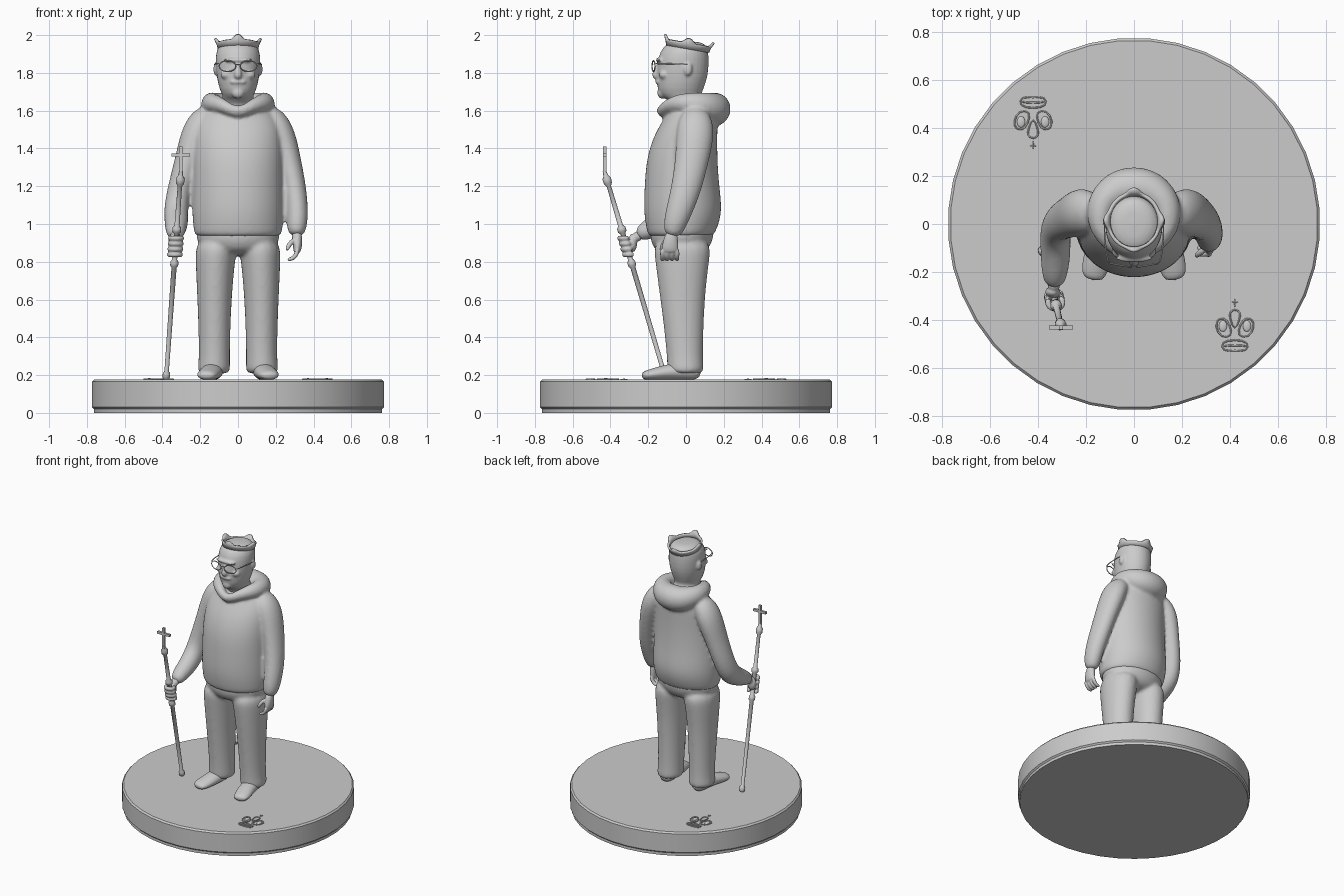
import bpy, bmesh, math
from mathutils import Vector, Matrix

if "Cube" in bpy.data.objects:
    bpy.data.objects.remove(bpy.data.objects["Cube"])

X, Y, Z = Vector((1, 0, 0)), Vector((0, 1, 0)), Vector((0, 0, 1))


def tube(bm, pts, n=12, ref=X, flat=False, closed=False):
    """Loft elliptical rings (x, y, z, ra[, rb]) along a path; ra lies along ref."""
    rings, m = [], len(pts)
    for i, p in enumerate(pts):
        c = Vector(p[:3])
        ra, rb = p[3], p[-1]
        lo, hi = ((i - 1) % m, (i + 1) % m) if closed else (max(i - 1, 0), min(i + 1, m - 1))
        t = Z if flat else (Vector(pts[hi][:3]) - Vector(pts[lo][:3])).normalized()
        a = (ref - t * ref.dot(t)).normalized()
        b = t.cross(a)
        ang = [2 * math.pi * (k + .5) / n for k in range(n)]
        rings.append([bm.verts.new(c + a * ra * math.cos(w) + b * rb * math.sin(w)) for w in ang])
    for i in range(m if closed else m - 1):
        r, s = rings[i], rings[(i + 1) % m]
        for k in range(n):
            bm.faces.new((r[k], r[(k + 1) % n], s[(k + 1) % n], s[k]))
    if not closed:
        bm.faces.new(rings[0])
        bm.faces.new(rings[-1])


def ball(bm, loc, size):
    bmesh.ops.create_uvsphere(bm, u_segments=12, v_segments=8, radius=1,
                              matrix=Matrix.Translation(loc) @ Matrix.Diagonal((*size, 1)))


def box(bm, loc, size):
    bmesh.ops.create_cube(bm, size=1, matrix=Matrix.Translation(loc) @ Matrix.Diagonal((*size, 1)))


def flip(pts):
    return [(-p[0], *p[1:]) for p in pts]


def finish(name, bm, sub=1, voxel=0, angle=None):
    bmesh.ops.recalc_face_normals(bm, faces=bm.faces)
    me = bpy.data.meshes.new(name)
    bm.to_mesh(me)
    bm.free()
    ob = bpy.data.objects.new(name, me)
    bpy.context.collection.objects.link(ob)
    if angle:
        bpy.ops.object.select_all(action='DESELECT')
        ob.select_set(True)
        bpy.context.view_layer.objects.active = ob
        bpy.ops.object.shade_smooth_by_angle(angle=math.radians(angle))
    else:
        for f in me.polygons:
            f.use_smooth = True
    if sub:
        s = ob.modifiers.new("round", 'SUBSURF')
        s.levels = s.render_levels = sub
    if voxel:  # fuse overlapping shells into one skin
        r = ob.modifiers.new("fuse", 'REMESH')
        r.mode, r.voxel_size, r.use_smooth_shade = 'VOXEL', voxel, True
        s = ob.modifiers.new("relax", 'SMOOTH')
        s.factor, s.iterations = .5, 4
    return ob


# Round base with a small foot groove
bm = bmesh.new()
tube(bm, [(0, 0, 0, .765), (0, 0, .02, .765), (0, 0, .03, .775),
          (0, 0, .165, .775), (0, 0, .176, .765)], n=40, flat=True)
finish("base", bm, sub=0, angle=35)

# Relief crowns on the base, second one turned half round
lobe = [(.008, -.04), (.022, .015), (.045, .04), (.072, .035), (.082, .005), (.06, -.045)]
drop = [(0, .078), (.024, .062), (.02, .035), (0, -.02), (-.02, .035), (-.024, .062)]
foot = [(-.06, -.06), (0, -.05), (.06, -.06), (.052, -.102), (0, -.095), (-.052, -.102)]
for name, cx, cy, s in (("front_relief", .42, -.43, 1), ("back_relief", -.42, .43, -1)):
    bm = bmesh.new()

    def line(pts, r=.005, closed=True):
        tube(bm, [(cx + s * u, cy + s * v, .178, r) for u, v in pts], n=6, ref=Z, closed=closed)
    line(lobe)
    line([(-u, v) for u, v in lobe])
    line(drop)
    line(foot)
    line([(-.055, -.08), (0, -.072), (.055, -.08)], closed=False)
    line([(0, .08), (0, .122)], .004, False)
    line([(-.016, .105), (.016, .105)], .004, False)
    for k in (-1, 1):
        ball(bm, (cx + k * .05, cy + s * .005, .177), (.018, .025, .007))
    finish(name, bm)

# Shoes
shoe = [(.13, .08, .21, .045, .035), (.13, .01, .222, .055, .05), (.14, -.09, .217, .06, .045),
        (.162, -.18, .203, .06, .032), (.172, -.235, .196, .045, .022)]
for name, pts in (("left_shoe", shoe), ("right_shoe", flip(shoe))):
    bm = bmesh.new()
    tube(bm, pts)
    finish(name, bm, sub=2)

# Trousers: two legs fused into the hips
leg = [(.128, 0, .205, .08, .088), (.128, -.003, .23, .089, .1), (.125, -.005, .28, .083, .096),
       (.125, -.012, .45, .086, .106), (.124, -.02, .65, .095, .125),
       (.12, -.02, .82, .108, .148), (.11, -.02, .93, .115, .16)]
bm = bmesh.new()
tube(bm, leg, n=16, flat=True)
tube(bm, flip(leg), n=16, flat=True)
tube(bm, [(0, -.025, .83, .14, .11), (0, -.025, .89, .22, .165), (0, -.02, .96, .23, .175),
          (0, -.02, 1.02, .21, .16)], n=16, flat=True)
finish("trousers", bm, sub=2, voxel=.012)

# Hooded top: torso, two sleeves and the hood roll fused together
bm = bmesh.new()
tube(bm, [(0, -.03, .925, .225, .165), (0, -.025, .95, .236, .182), (0, -.015, 1.06, .248, .213),
          (0, -.022, 1.2, .242, .2), (0, -.022, 1.35, .24, .19), (0, .0, 1.48, .235, .168),
          (0, .03, 1.57, .215, .14), (0, .04, 1.64, .13, .12)], n=20, flat=True)
upper = [(.14, .05, 1.6, .05, .06), (.19, .05, 1.55, .075, .095), (.23, .05, 1.47, .08, .105),
         (.27, .03, 1.33, .068, .092)]
tube(bm, upper + [(.302, .0, 1.18, .064, .083), (.315, -.04, 1.06, .06, .072),
                  (.312, -.065, .98, .055, .06), (.305, -.075, .935, .038, .04)])
tube(bm, flip(upper) + [(-.312, .01, 1.18, .066, .083), (-.33, -.03, 1.07, .066, .082),
                        (-.325, -.12, 1.01, .066, .068), (-.33, -.2, .972, .058, .056),
                        (-.332, -.26, .935, .04, .038)])
hood = [(.08, -.1, 1.63, .036), (.145, -.02, 1.645, .052), (.145, .08, 1.635, .066), (.08, .14, 1.61, .088)]
tube(bm, [(0, -.14, 1.58, .03)] + hood + [(0, .155, 1.605, .095)] + flip(hood[::-1]),
     ref=Z, closed=True)
finish("hooded_top", bm, sub=2, voxel=.011)

# Head with nose, ears, brow, moustache and chin beard
bm = bmesh.new()
tube(bm, [(0, .02, 1.56, .088, .088), (0, .015, 1.65, .088, .09), (0, -.03, 1.672, .078, .105),
          (0, -.03, 1.71, .1, .124), (0, -.02, 1.78, .116, .139), (0, -.016, 1.85, .122, .14),
          (0, -.01, 1.91, .12, .132), (0, 0, 1.95, .1, .112), (0, 0, 1.968, .055, .065)],
     n=16, flat=True)
tube(bm, [(0, -.145, 1.85, .012), (0, -.16, 1.81, .016), (0, -.165, 1.785, .023, .02), (0, -.15, 1.77, .015)])
ball(bm, (0, -.142, 1.868), (.085, .02, .012))
ball(bm, (0, -.145, 1.752), (.048, .018, .013))
ball(bm, (0, -.128, 1.695), (.036, .026, .032))
for k in (-1, 1):
    ball(bm, (k * .117, .01, 1.82), (.014, .025, .036))
    ball(bm, (k * .06, -.115, 1.79), (.035, .03, .025))
finish("head", bm, voxel=.007)

# Spectacles
bm = bmesh.new()
for k in (-1, 1):
    tube(bm, [(k * .056 + .046 * math.cos(a), -.172 + .008 * k * math.cos(a), 1.836 + .03 * math.sin(a), .004)
              for a in [i * math.pi / 6 for i in range(12)]], n=6, ref=Y, closed=True)
    tube(bm, [(k * .1, -.165, 1.848, .004), (k * .118, -.14, 1.85, .004), (k * .125, .02, 1.845, .004)], n=6, ref=Z)
tube(bm, [(-.014, -.176, 1.845, .004), (.014, -.176, 1.845, .004)], n=6, ref=Z)
finish("spectacles", bm)

# Crown: pointed band tilted backwards
bm = bmesh.new()
N = 64
rows = [[], [], []]
for i in range(N):
    a = 2 * math.pi * i / N
    peak = max(0, math.cos(4 * a)) ** 2
    for row, (r, h) in zip(rows, ((.108, -.012), (.112, .01), (.115 + .012 * peak, .018 + .024 * peak))):
        row.append(bm.verts.new((r * math.sin(a), -r * 1.08 * math.cos(a), h)))
for lo, hi in zip(rows, rows[1:]):
    for i in range(N):
        bm.faces.new((lo[i], lo[(i + 1) % N], hi[(i + 1) % N], hi[i]))
crown = finish("crown", bm, sub=0)
crown.location, crown.rotation_euler = (0, .01, 1.938), (math.radians(-10), 0, 0)
crown.modifiers.new("thickness", 'SOLIDIFY').thickness = .013

# Leaning staff with collars, topped by an upright cross
foot_pt, top_pt = Vector((-.38, -.11, .19)), Vector((-.305, -.42, 1.24))
on_staff = lambda z: foot_pt.lerp(top_pt, (z - .19) / 1.05)
bm = bmesh.new()
tube(bm, [(*on_staff(z), r) for z, r in ((.18, .014), (.19, .02), (.21, .02), (.22, .012), (.77, .014),
          (.78, .022), (.8, .022), (.81, .014), (.95, .014), (.96, .024), (.98, .024), (.99, .014),
          (1.2, .012), (1.215, .022), (1.24, .024), (1.255, .014), (1.28, .01))], n=12)
finish("staff", bm, sub=0, angle=50)
bm = bmesh.new()
box(bm, (-.303, -.43, 1.335), (.017, .017, .15))
box(bm, (-.303, -.43, 1.365), (.1, .017, .017))
finish("staff_cross", bm, sub=0, angle=30)

# Hand gripping the staff: fingers as rings around the shaft
bm = bmesh.new()
for z in (.838, .867, .896, .925):
    c = on_staff(z)
    tube(bm, [(c.x + .033 * math.cos(a), c.y + .027 * math.sin(a), z, .015)
              for a in [math.radians(60 - 40 * i) for i in range(8)]], n=8, ref=Z)
ball(bm, (-.338, -.283, .9), (.034, .026, .05))
tube(bm, [(-.332, -.22, .96, .032), (-.335, -.29, .91, .03)], n=8)
finish("gripping_hand", bm, voxel=.005)

# Relaxed hanging hand
bm = bmesh.new()
tube(bm, [(.307, -.075, .96, .03, .03), (.315, -.08, .92, .028, .04), (.315, -.085, .87, .024, .048),
          (.31, -.085, .845, .018, .042)], n=12)
for i in range(4):
    y = -.125 + i * .026
    tube(bm, [(.315, y, .87, .014), (.312, y, .84, .014), (.29, y, .815, .013), (.258, y, .81, .011)], n=8, ref=Y)
tube(bm, [(.3, -.1, .92, .016), (.268, -.125, .89, .015), (.256, -.135, .855, .011)], n=8, ref=Y)
finish("hanging_hand", bm, voxel=.005)
